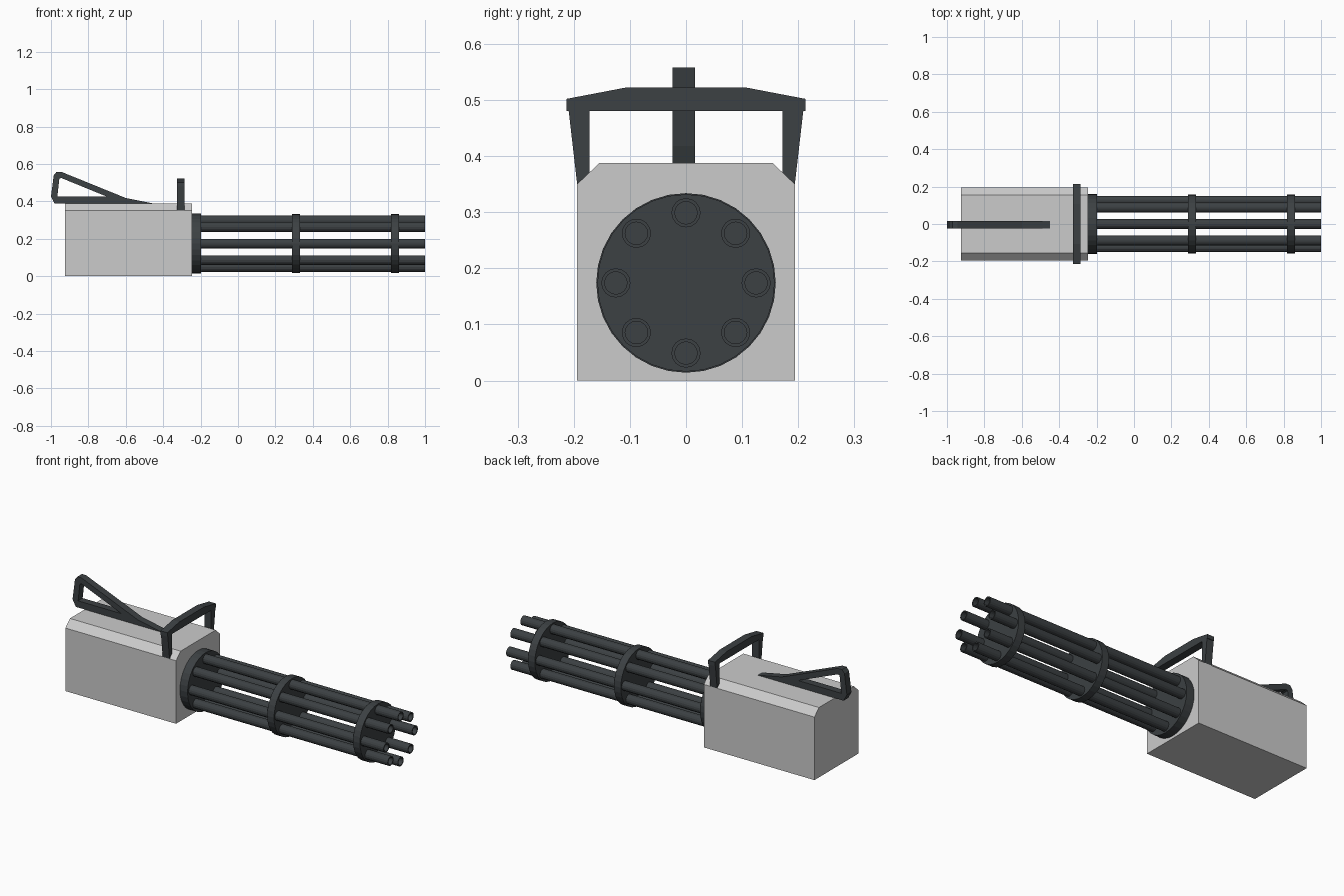
import bpy, bmesh, math
from mathutils import Vector

if "Cube" in bpy.data.objects:
    bpy.data.objects.remove(bpy.data.objects["Cube"])

AXIS_Z = 0.174

dark = bpy.data.materials.new("dark_metal")
dark.diffuse_color = (0.045, 0.052, 0.056, 1)
dark.use_nodes = True
dark.node_tree.nodes["Principled BSDF"].inputs["Base Color"].default_value = dark.diffuse_color


def finish(name, bm, mat=None):
    bmesh.ops.recalc_face_normals(bm, faces=bm.faces)
    me = bpy.data.meshes.new(name)
    bm.to_mesh(me)
    bm.free()
    ob = bpy.data.objects.new(name, me)
    bpy.context.collection.objects.link(ob)
    if mat:
        me.materials.append(mat)
    return ob


def prism(name, loops, to3d, depth, mat=None):
    """Fill a 2D outline (further loops are holes) and extrude it by depth."""
    bm = bmesh.new()
    for loop in loops:
        vs = [bm.verts.new(to3d(*p)) for p in loop]
        for a, b in zip(vs, vs[1:] + vs[:1]):
            bm.edges.new((a, b))
    bmesh.ops.triangle_fill(bm, edges=bm.edges[:], use_beauty=True)
    ext = bmesh.ops.extrude_face_region(bm, geom=bm.faces[:], use_keep_orig=True)
    moved = [g for g in ext["geom"] if isinstance(g, bmesh.types.BMVert)]
    bmesh.ops.translate(bm, verts=moved, vec=depth)
    bmesh.ops.dissolve_limit(bm, angle_limit=0.01, verts=bm.verts[:], edges=bm.edges[:])
    return finish(name, bm, mat)


def lathe_x(name, profile, sides, y=0.0, z=AXIS_Z):
    """Revolve (x, radius) points about a line along x, capping both ends."""
    bm = bmesh.new()
    rings = []
    for x, r in profile:
        rings.append([bm.verts.new((x, y + r * math.cos(t), z + r * math.sin(t)))
                      for t in (2 * math.pi * i / sides for i in range(sides))])
    for a, b in zip(rings, rings[1:]):
        for i in range(sides):
            j = (i + 1) % sides
            bm.faces.new((a[i], a[j], b[j], b[i]))
    bm.faces.new(rings[0])
    bm.faces.new(rings[-1])
    return finish(name, bm, dark)


def mirrored(half):
    return half + [(-y, z) for y, z in reversed(half)]


# Housing with chamfered upper edges
prism("housing", [mirrored([(0.194, 0), (0.194, 0.35), (0.154, 0.388)])],
      lambda y, z: (-0.925, y, z), Vector((0.68, 0, 0)))

# Arched carrying bar straddling the housing
arch_half = [(0.108, 0.522), (0.213, 0.502), (0.213, 0.48), (0.209, 0.48),
             (0.194, 0.35), (0.172, 0.371), (0.172, 0.48)]
prism("carry_bar", [mirrored(arch_half)],
      lambda y, z: (-0.327, y, z), Vector((0.042, 0, 0)), dark)

# Triangular rear grip with an opening
grip_outer = [(-1.0, 0.425), (-0.985, 0.54), (-0.97, 0.558), (-0.945, 0.558),
              (-0.6, 0.418), (-0.45, 0.388), (-0.98, 0.388)]
grip_hole = [(-0.966, 0.425), (-0.955, 0.522), (-0.945, 0.525), (-0.70, 0.425)]
prism("rear_grip", [grip_outer, grip_hole],
      lambda x, z: (x, -0.024, z), Vector((0, 0.04, 0)), dark)

# Base plate and two barrel clamps
for name, x0, x1, r in (("base_plate", -0.245, -0.198, 0.16),
                        ("middle_clamp", 0.29, 0.332, 0.158),
                        ("front_clamp", 0.818, 0.86, 0.158)):
    lathe_x(name, [(x0, r), (x1, r)], 32)

# Ring of eight hollow barrels
for i in range(8):
    a = i * math.pi / 4
    lathe_x(f"barrel_{i + 1}", [(-0.2, 0.026), (1.0, 0.026), (1.0, 0.02), (0.75, 0.02)],
            16, 0.125 * math.cos(a), AXIS_Z + 0.125 * math.sin(a))
